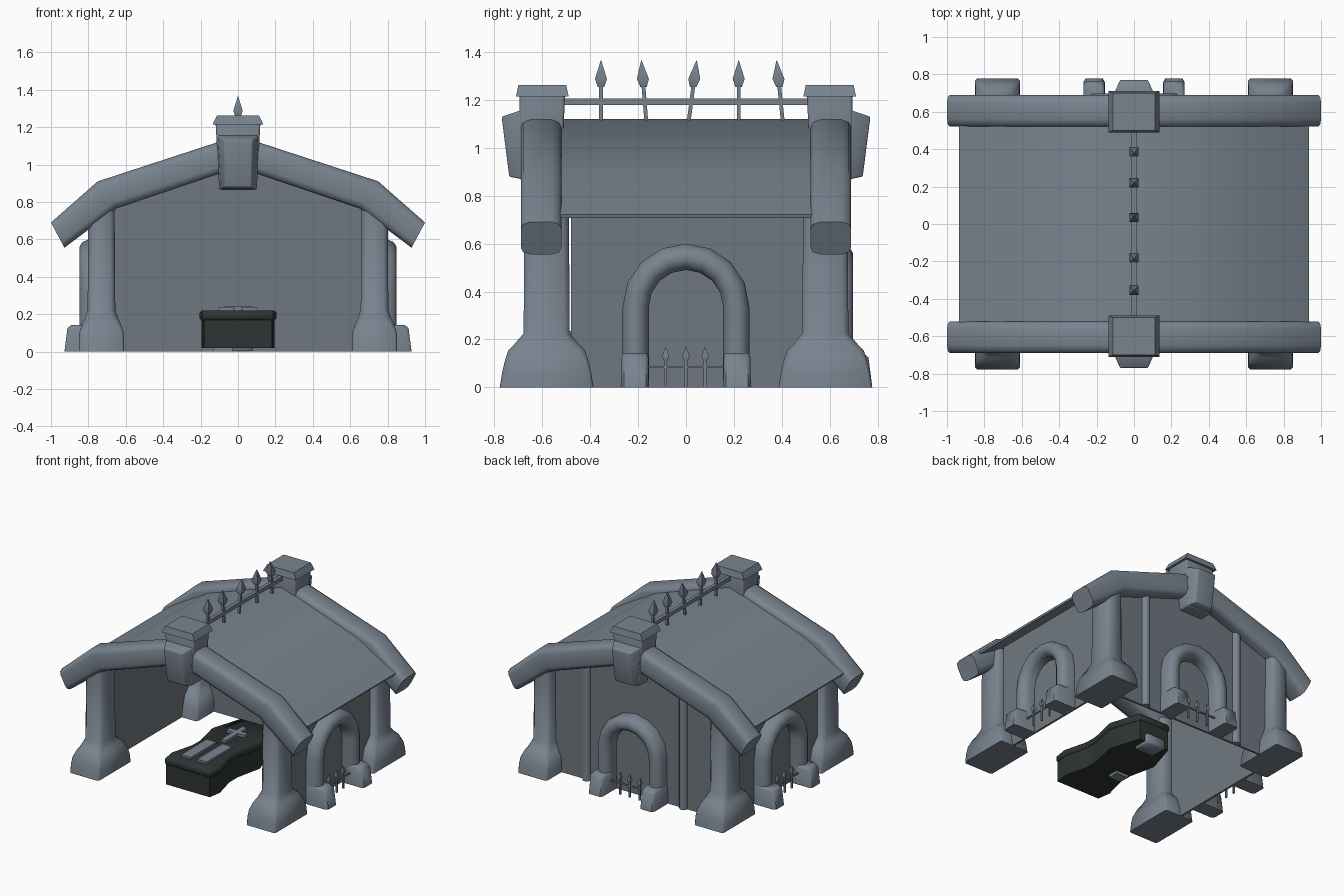
import bpy, bmesh, math

if "Cube" in bpy.data.objects:
    bpy.data.objects.remove(bpy.data.objects["Cube"])


def material(name, rgb):
    m = bpy.data.materials.new(name)
    m.diffuse_color = (*rgb, 1)
    m.use_nodes = True
    m.node_tree.nodes["Principled BSDF"].inputs["Base Color"].default_value = m.diffuse_color
    return m


STONE = material("grey stone", (0.19, 0.23, 0.275))
WALL = material("wall stone", (0.16, 0.187, 0.215))
DARK = material("dark green wood", (0.027, 0.036, 0.034))


def finish(name, bm, mat, bevel=0.0, segments=2):
    bmesh.ops.recalc_face_normals(bm, faces=bm.faces)
    if bevel:
        edges = [e for e in bm.edges if e.calc_face_angle(0) > math.radians(35)]
        bmesh.ops.bevel(bm, geom=edges, offset=bevel, segments=segments,
                        profile=0.5, affect='EDGES', clamp_overlap=True)
    me = bpy.data.meshes.new(name)
    bm.to_mesh(me)
    bm.free()
    me.materials.append(mat)
    ob = bpy.data.objects.new(name, me)
    bpy.context.collection.objects.link(ob)
    bpy.ops.object.select_all(action='DESELECT')
    ob.select_set(True)
    bpy.context.view_layer.objects.active = ob
    bpy.ops.object.shade_smooth_by_angle(angle=math.radians(50))
    return ob


def loft(name, rings, mat, bevel=0.0, segments=2):
    """Skin a list of equal-length rings and cap both ends."""
    bm = bmesh.new()
    vs = [[bm.verts.new(p) for p in r] for r in rings]
    n = len(vs[0])
    for a, b in zip(vs, vs[1:]):
        for i in range(n):
            j = (i + 1) % n
            bm.faces.new((a[i], a[j], b[j], b[i]))
    bm.faces.new(vs[0])
    bm.faces.new(vs[-1])
    return finish(name, bm, mat, bevel, segments)


def rect(x0, x1, y0, y1, z):
    return [(x0, y0, z), (x1, y0, z), (x1, y1, z), (x0, y1, z)]


def box(name, x0, x1, y0, y1, z0, z1, mat, bevel=0.0):
    return loft(name, [rect(x0, x1, y0, y1, z0), rect(x0, x1, y0, y1, z1)], mat, bevel, 1)


def prism_y(name, pts, y0, y1, mat):
    return loft(name, [[(x, y, z) for x, z in pts] for y in (y0, y1)], mat)


def prism_z(name, pts, z0, z1, mat, bevel=0.0):
    return loft(name, [[(x, y, z) for x, y in pts] for z in (z0, z1)], mat, bevel, 1)


def mirrored(half):
    """Half outline (x >= 0) to a full symmetric outline."""
    return half + [(-x, z) for x, z in reversed(half) if x > 1e-6]


def spike(name, frame, u, d, z0, zt, z1, r, w, lean=0.0):
    """Iron rod with a diamond point."""
    rings = []
    for z, h in ((z0, r), (zt, r), (zt, w * .55), (zt + (z1 - zt) * .3, w), (z1, .001)):
        s = u + lean * (z - z0)
        rings.append([frame(s + a * h, d + b * h, z)
                      for a, b in ((-1, -1), (1, -1), (1, 1), (-1, 1))])
    loft(name, rings, STONE)


# corner pillars with flared feet
for sx in (-1, 1):
    for sy in (-1, 1):
        cx, cy = sx * .73, sy * .582
        rings = []
        for z, hx, hy, c in ((0, .121, .196, .012), (.06, .121, .186, .012), (.105, .118, .176, .015),
                             (.155, .1, .16, .025), (.18, .088, .135, .03), (.225, .074, .096, .025),
                             (.80, .07, .093, .025)):
            rings.append([(cx + x, cy + y, z) for x, y in (
                (-hx + c, -hy), (hx - c, -hy), (hx, -hy + c), (hx, hy - c),
                (hx - c, hy), (-hx + c, hy), (-hx, hy - c), (-hx, -hy + c))])
        loft("corner_pillar", rings, STONE)

# gable beams swept over the ridge with rounded edges and flat ends
stations = [((1.0, .69), (.928, .555)), ((.75, .91), (.65, .765)), ((0, 1.155), (0, .985))]
stations += [((-a, b), (-c, d)) for (a, b), (c, d) in reversed(stations[:2])]
beam_section = [(0, .04), (0, .13), (.07, .16), (.22, .17), (.78, .17), (.93, .16),
                (1, .13), (1, .04), (.93, .01), (.78, 0), (.22, 0), (.07, .01)]
for s in (-1, 1):
    loft("gable_beam", [[(tx + (lx - tx) * t, s * (.52 + y), tz + (lz - tz) * t) for t, y in beam_section]
                        for (tx, tz), (lx, lz) in stations], STONE)

# keystones and caps
for s in (-1, 1):
    loft("keystone", [rect(-.1, .1, s * .695, s * .52, .865),
                      rect(-.12, .12, s * .695, s * .505, 1.225)], STONE, .012)
    loft("keystone_front", [
        [(-.1, s * .68, .868), (.1, s * .68, .868), (.115, s * .68, 1.16), (-.115, s * .68, 1.16)],
        [(-.07, s * .738, .88), (.07, s * .738, .88), (.075, s * .77, 1.13), (-.075, s * .77, 1.13)]],
        STONE, .006)
    loft("keystone_cap", [rect(-.135, .135, s * .6 - .11, s * .6 + .11, 1.215),
                          rect(-.13, .13, s * .6 - .107, s * .6 + .107, 1.228),
                          rect(-.112, .112, s * .6 - .1, s * .6 + .1, 1.263)], STONE)

# roof sheet, bent down at the eaves
roof_top = [(0, 1.12), (.62, .905), (.935, .722)]
roof_low = [(.93, .708), (.615, .885), (0, 1.1)]
outline = roof_top + roof_low + [(-x, z) for x, z in reversed(roof_low[:2])] \
    + [(-x, z) for x, z in reversed(roof_top[1:])]
prism_y("roof", outline, -.54, .54, STONE)

# walls on three sides, the front is open
for s in (-1, 1):
    box("side_wall", s * .75, s * .735, -.48, .6, 0, .815, WALL)
prism_y("back_wall", mirrored([(.75, 0), (.75, .80), (0, 1.04)]), .585, .6, WALL)

# half-round ribs on the back wall
for s in (-1, 1):
    ring = [(s * .4 + .032 * math.cos(math.pi * i / 6), .595 + .035 * math.sin(math.pi * i / 6))
            for i in range(7)]
    prism_z("back_wall_rib", ring, 0, .9, STONE)

# blind arches with feet and a low spiked rail, on both sides and the back
frames = {
    "right": lambda u, d, z: (.75 + d, u, z),
    "left": lambda u, d, z: (-.75 - d, u, z),
    "back": lambda u, d, z: (u, .6 + d, z),
}
section = [(-.055, -.01), (-.055, .05), (-.04, .082), (-.015, .098), (.015, .098),
           (.04, .082), (.055, .05), (.055, -.01)]
for side, f in frames.items():
    path = [(0, 0)] + [(math.pi * i / 8, .335) for i in range(9)] + [(math.pi, 0)]
    loft(side + "_arch", [[f(math.cos(a) * (.21 + r), d, z + math.sin(a) * (.21 + r))
                           for r, d in section] for a, z in path], STONE)
    for s in (-1, 1):
        foot = []
        for z, w, d in ((0, .058, .178), (.125, .056, .162), (.143, .05, .14)):
            c = s * .213
            foot.append([f(c - w, -.01, z), f(c + w, -.01, z), f(c + w, d - .02, z),
                         f(c + w - .012, d, z), f(c - w + .012, d, z), f(c - w, d - .02, z)])
        loft(side + "_arch_foot", foot, STONE)
    loft(side + "_arch_rail", [[f(u, .065 + a, .085 + b) for a, b in
                               ((-.005, -.005), (.005, -.005), (.005, .005), (-.005, .005))]
                              for u in (-.17, .17)], STONE)
    for u in (-.085, 0, .08):
        spike(side + "_arch_spike", f, u, .065, 0, .112, .168, .006, .015)

# ridge rail and spikes
box("ridge_rail", -.013, .013, -.52, .52, 1.178, 1.206, STONE)
ridge = lambda u, d, z: (d, u, z)
for y, lean in ((-.355, 0), (-.165, -.08), (.01, .13), (.22, 0), (.405, -.1)):
    spike("ridge_spike", ridge, y, 0, 1.1, 1.255, 1.365, .008, .025, lean)

# coffin with a waisted outline, body and overhanging lid
half = [(.19, -.6), (.206, -.5), (.16, -.32), (.16, -.22), (.206, -.02), (.13, .22)]
full = half + [(-x, y) for x, y in reversed(half)]
prism_z("coffin_body", [(x * .95, -.19 + (y + .19) * .98) for x, y in full], .02, .18, DARK)
prism_z("coffin_lid", full, .165, .22, DARK, .012)

# raised plates and cross on the lid
for x in (-.065, .065):
    box("lid_plate", x - .04, x + .04, -.52, -.22, .215, .236, STONE)
box("lid_cross_long", -.02, .02, -.17, .08, .215, .24, STONE)
box("lid_cross_short", -.075, .075, -.03, .01, .215, .24, STONE)

# stone supports under the coffin
box("coffin_head_support", -.08, .08, .1, .235, 0, .08, STONE, .01)
box("coffin_foot_support", -.13, -.03, -.3, -.22, 0, .03, STONE)
